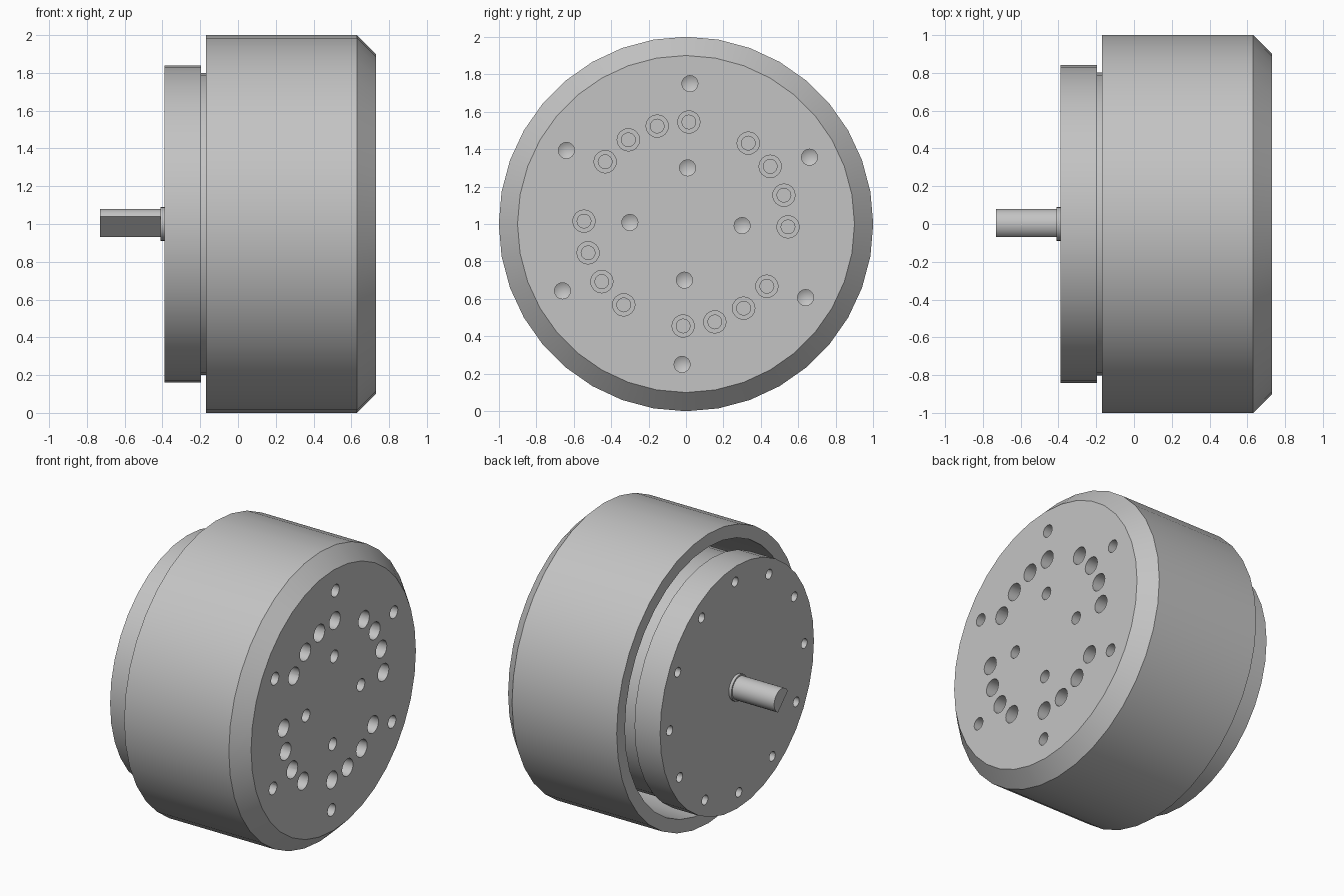
import bpy, bmesh
from math import cos, sin, radians, tau, pi
from mathutils import Vector, Matrix

cube = bpy.data.objects.get("Cube")
if cube:
    bpy.data.objects.remove(cube)

CENTRE = Vector((0, 0, 1))
PHASE = 88.4          # the whole bolt pattern is turned slightly

steel = bpy.data.materials.new("machined grey")
steel.use_nodes = True
GREY = (0.55, 0.55, 0.55, 1)
steel.diffuse_color = GREY
steel.node_tree.nodes["Principled BSDF"].inputs["Base Color"].default_value = GREY


def add_lathe(bm, profile, segments, y=0.0, z=0.0):
    """Revolve (x, radius) points about an axis along x, offset by y and z."""
    part = bmesh.new()
    verts = [part.verts.new((x, 0, r)) for x, r in profile]
    edges = [part.edges.new(pair) for pair in zip(verts, verts[1:])]
    bmesh.ops.spin(part, geom=verts + edges, cent=(0, 0, 0), axis=(1, 0, 0),
                   angle=tau, steps=segments)
    bmesh.ops.remove_doubles(part, verts=part.verts, dist=1e-4)
    bmesh.ops.recalc_face_normals(part, faces=part.faces)
    bmesh.ops.translate(part, verts=part.verts, vec=CENTRE + Vector((0, y, z)))
    mesh = bpy.data.meshes.new("scratch")
    part.to_mesh(mesh)
    part.free()
    bm.from_mesh(mesh)
    bpy.data.meshes.remove(mesh)


def make_object(name, bm):
    mesh = bpy.data.meshes.new(name)
    bm.to_mesh(mesh)
    bm.free()
    mesh.materials.append(steel)
    obj = bpy.data.objects.new(name, mesh)
    bpy.context.collection.objects.link(obj)
    return obj


def lathe(name, profile, segments=36):
    bm = bmesh.new()
    add_lathe(bm, profile, segments)
    return make_object(name, bm)


def select_only(obj):
    bpy.ops.object.select_all(action="DESELECT")
    obj.select_set(True)
    bpy.context.view_layer.objects.active = obj


def drill(obj, holes):
    """Cut holes given as (profile, circle radius, angles)."""
    bm = bmesh.new()
    for profile, ring, angles in holes:
        for a in angles:
            t = radians(a)
            add_lathe(bm, profile, 16, ring * cos(t), ring * sin(t))
    cutter = make_object("hole_cutter", bm)
    cutter.hide_render = True
    mod = obj.modifiers.new("holes", "BOOLEAN")
    mod.operation = "DIFFERENCE"
    mod.solver = "EXACT"
    mod.object = cutter
    select_only(obj)
    bpy.ops.object.modifier_apply(modifier=mod.name)
    bpy.data.objects.remove(cutter)


def spaced(count, start=PHASE):
    return [start + 360 * i / count for i in range(count)]


# Outer bell: hollow cup with a chamfered closed end
FACE = 0.73
bell = lathe("outer_bell", [(FACE, 0), (FACE, 0.9), (0.63, 1), (-0.17, 1),
                            (-0.17, 0.91), (0.48, 0.91), (0.48, 0)])

# Tapped holes with drill-point bottoms, and counterbored screw holes
tapped = [(FACE + 0.02, 0), (FACE + 0.02, 0.043), (FACE - 0.12, 0.043), (FACE - 0.145, 0)]
counterbore = [(FACE + 0.02, 0), (FACE + 0.02, 0.06), (FACE - 0.1, 0.06),
               (FACE - 0.1, 0.037), (FACE - 0.2, 0.037), (FACE - 0.2, 0)]
groups = [a + 18 * k for a in spaced(4) for k in range(4)]
drill(bell, [(tapped, 0.75, spaced(6)), (tapped, 0.3, spaced(4)),
             (counterbore, 0.545, groups)])

# Stator core with the mounting flange on the shaft side
BACK = -0.39
flange = lathe("mounting_flange", [(BACK, 0), (BACK, 0.84), (-0.195, 0.84),
                                   (-0.195, 0.8), (0.45, 0.8), (0.45, 0)])
mount = [(BACK - 0.02, 0), (BACK - 0.02, 0.033), (BACK + 0.1, 0.033), (BACK + 0.12, 0)]
drill(flange, [(mount, 0.735, spaced(12))])

# Collar around the shaft
collar = lathe("shaft_collar", [(-0.41, 0), (-0.41, 0.09), (-0.38, 0.09), (-0.38, 0)], 24)

# Output shaft with a D-shaped section, the flat facing down and to -y
bm = bmesh.new()
half = radians(74)
start, sweep, steps = radians(225) + half, tau - 2 * half, 16
ring = [start + sweep * i / steps for i in range(steps + 1)]
end = bm.faces.new([bm.verts.new((-0.73, 0.08 * cos(t), 1 + 0.08 * sin(t))) for t in ring])
out = bmesh.ops.extrude_face_region(bm, geom=[end], use_keep_orig=True)
moved = [g for g in out["geom"] if isinstance(g, bmesh.types.BMVert)]
bmesh.ops.translate(bm, verts=moved, vec=(0.35, 0, 0))
bmesh.ops.recalc_face_normals(bm, faces=bm.faces)
shaft = make_object("output_shaft", bm)

# Smooth barrels with crisp edges
for obj in (bell, flange, collar, shaft):
    select_only(obj)
    bpy.ops.object.shade_smooth_by_angle(angle=radians(32))
